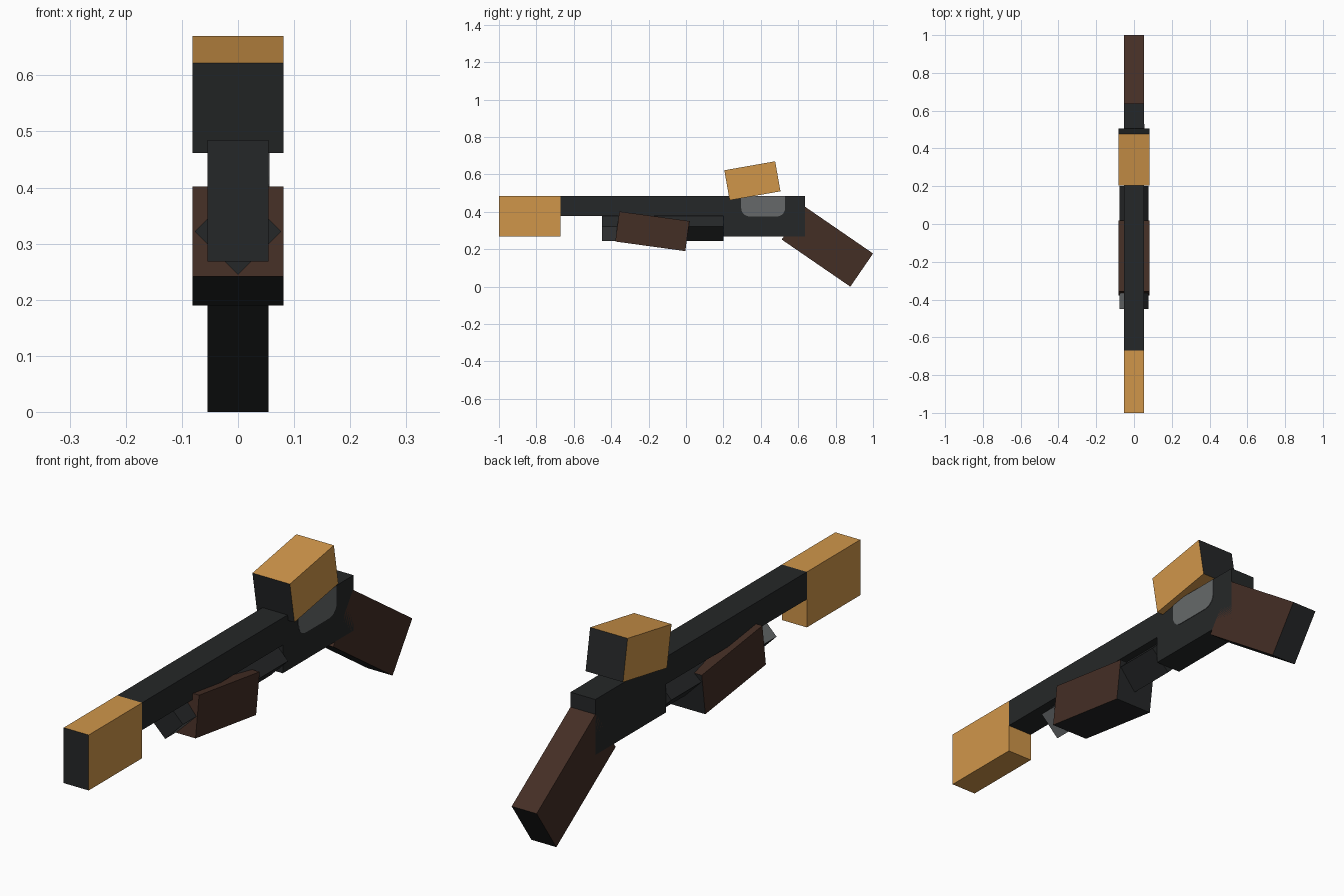
import bpy, bmesh, math
from mathutils import Matrix

if "Cube" in bpy.data.objects:
    bpy.data.objects.remove(bpy.data.objects["Cube"])


def srgb(h):
    out = []
    for i in (0, 2, 4):
        c = int(h[i:i + 2], 16) / 255
        out.append(c / 12.92 if c <= 0.04045 else ((c + 0.055) / 1.055) ** 2.4)
    return (*out, 1.0)


def material(name, h):
    m = bpy.data.materials.new(name)
    m.diffuse_color = srgb(h)
    m.use_nodes = True
    m.node_tree.nodes["Principled BSDF"].inputs["Base Color"].default_value = m.diffuse_color
    return m


DARK = material("dark_metal", "252728")
BROWN = material("dark_wood", "442E25")
GOLD = material("tan_wood", "D0964A")
GREY = material("grey_metal", "66696A")


def finish(name, bm, mats, loc=(0, 0, 0), rot=(0, 0, 0)):
    me = bpy.data.meshes.new(name)
    bmesh.ops.recalc_face_normals(bm, faces=bm.faces)
    bm.to_mesh(me)
    bm.free()
    for m in mats:
        me.materials.append(m)
    ob = bpy.data.objects.new(name, me)
    ob.location = loc
    ob.rotation_euler = rot
    bpy.context.collection.objects.link(ob)
    return ob


def box(name, size, loc, mats, tilt=0, second=lambda n: False):
    """Box tilted about x; faces whose local normal passes 'second' use mats[1]."""
    bm = bmesh.new()
    bmesh.ops.create_cube(bm, size=1, matrix=Matrix.Diagonal((*size, 1)))
    for f in bm.faces:
        f.normal_update()
        f.material_index = int(second(f.normal))
    return finish(name, bm, mats, loc, (math.radians(tilt), 0, 0))


W = 0.108   # body width
WW = 0.162  # wide part width

# muzzle block with a dark front face
box("muzzle_block", (W, 0.33, 0.217), (0, -0.835, 0.3765), [GOLD, DARK],
    second=lambda n: n.y < -0.5)

# barrel and receiver as one stepped profile
prof = [(-0.67, 0.378), (0.20, 0.378), (0.20, 0.268), (0.637, 0.268),
        (0.637, 0.485), (-0.67, 0.485)]
bm = bmesh.new()
face = bm.faces.new([bm.verts.new((-W / 2, y, z)) for y, z in prof])
ext = bmesh.ops.extrude_face_region(bm, geom=[face])
bmesh.ops.translate(bm, vec=(W, 0, 0),
                    verts=[g for g in ext["geom"] if isinstance(g, bmesh.types.BMVert)])
finish("barrel_and_receiver", bm, [DARK])

# ejection port plate, rounded at its lower corners, on the right side
pts = [(0.295, 0.484), (0.53, 0.484)]
r = 0.045
for cy, start in ((0.53 - r, 0), (0.295 + r, -90)):
    for i in range(6):
        a = math.radians(start - 18 * i)
        pts.append((cy + r * math.cos(a), 0.375 + r + r * math.sin(a)))
bm = bmesh.new()
face = bm.faces.new([bm.verts.new((W / 2 - 0.002, y, z)) for y, z in pts])
ext = bmesh.ops.extrude_face_region(bm, geom=[face])
bmesh.ops.translate(bm, vec=(0.004, 0, 0),
                    verts=[g for g in ext["geom"] if isinstance(g, bmesh.types.BMVert)])
finish("ejection_port", bm, [GREY])

# magazine tube: square bar turned on its edge, two bright facets at the tip
R = 0.077
bm = bmesh.new()
rings = [[bm.verts.new((R * x, y, 0.322 + R * z))
          for x, z in ((1, 0), (0, 1), (-1, 0), (0, -1))] for y in (-0.45, -0.2, 0.2)]
for s in range(2):
    for i in range(4):
        j = (i + 1) % 4
        f = bm.faces.new((rings[s][i], rings[s][j], rings[s + 1][j], rings[s + 1][i]))
        f.material_index = int(s == 0 and i in (1, 3))
bm.faces.new(rings[0])
bm.faces.new(rings[2])
finish("magazine_tube", bm, [DARK, GREY])

# pump grip, dark underneath and behind
box("pump_grip", (WW, 0.378, 0.162), (0, -0.18, 0.296), [BROWN, DARK], -7.8,
    lambda n: n.z < -0.5 or n.y > 0.5)

# sight block, dark at both ends
box("sight_block", (WW, 0.276, 0.163), (0, 0.355, 0.566), [GOLD, DARK], 10,
    lambda n: abs(n.y) > 0.5)

# stock, dark underneath and at the butt
box("stock", (W, 0.445, 0.215), (0, 0.756, 0.2146), [BROWN, DARK], -34.5,
    lambda n: n.z < -0.5 or n.y > 0.5)
